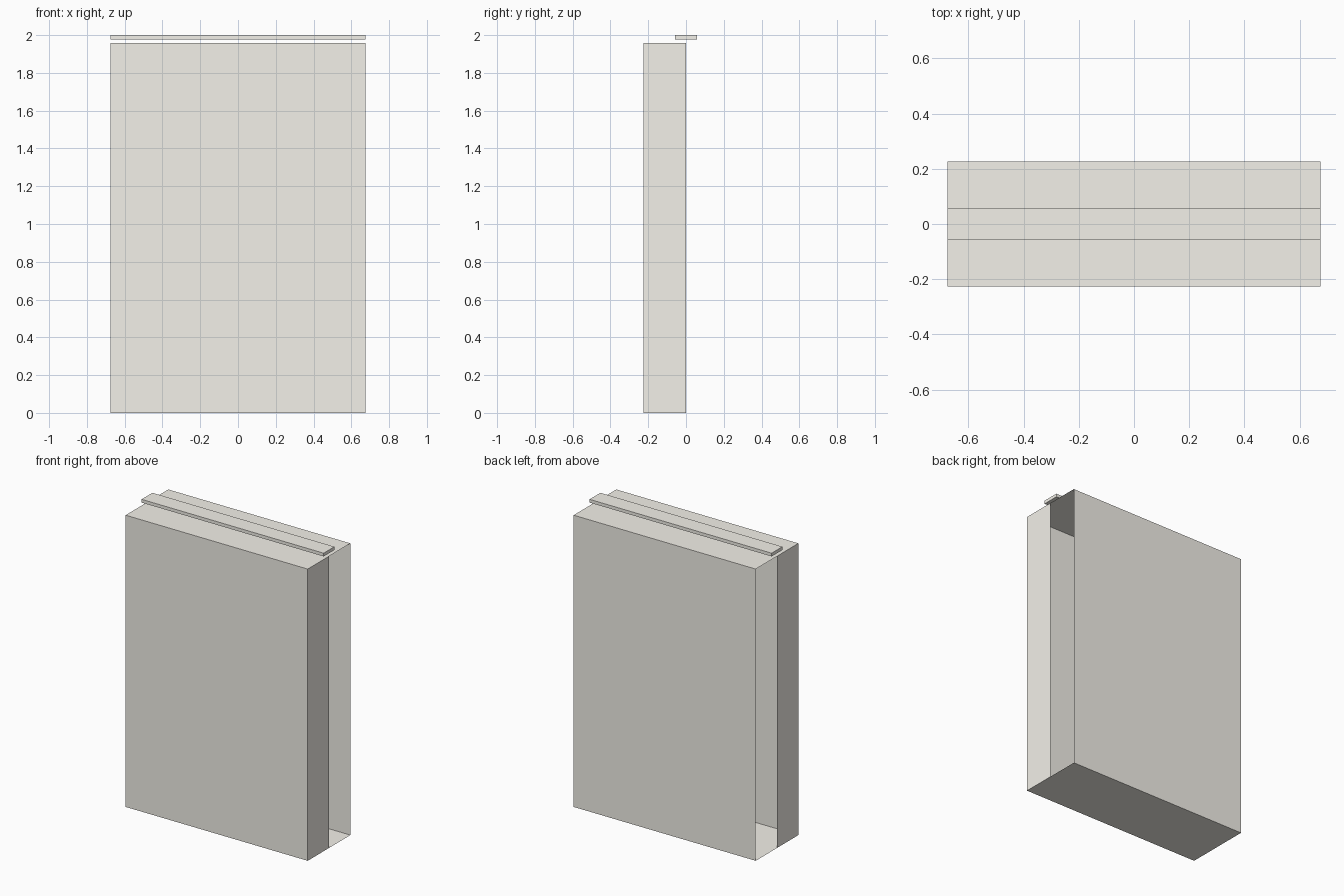
import bpy, bmesh

if "Cube" in bpy.data.objects:
    bpy.data.objects.remove(bpy.data.objects["Cube"])

W, D, H = 0.676, 0.226, 1.958   # half width, half depth, body height

# Pale warm off-white finish shared by all parts
pale = bpy.data.materials.new("pale_finish")
pale.diffuse_color = (0.9, 0.88, 0.82, 1)
pale.use_nodes = True
pale.node_tree.nodes["Principled BSDF"].inputs["Base Color"].default_value = pale.diffuse_color


def make_object(name, bm):
    mesh = bpy.data.meshes.new(name)
    bm.to_mesh(mesh)
    bm.free()
    mesh.materials.append(pale)
    obj = bpy.data.objects.new(name, mesh)
    bpy.context.collection.objects.link(obj)
    return obj


def sheet(name, corners):
    bm = bmesh.new()
    bm.faces.new([bm.verts.new(c) for c in corners])
    return make_object(name, bm)


# Thin front, back, top and bottom sheets, normals outward
sheet("front_panel", [(-W, -D, 0), (W, -D, 0), (W, -D, H), (-W, -D, H)])
sheet("back_panel", [(W, D, 0), (-W, D, 0), (-W, D, H), (W, D, H)])
sheet("top_panel", [(-W, -D, H), (W, -D, H), (W, D, H), (-W, D, H)])
sheet("bottom_panel", [(-W, D, 0), (W, D, 0), (W, -D, 0), (-W, -D, 0)])

# Side sheets cover only the front half, leaving the rear half open
sheet("right_side_panel", [(W, -D, 0), (W, 0, 0), (W, 0, H), (W, -D, H)])
sheet("left_side_panel", [(-W, 0, 0), (-W, -D, 0), (-W, -D, H), (-W, 0, H)])

# Slim bar hovering just above the top
bm = bmesh.new()
bmesh.ops.create_cube(bm, size=1)
for v in bm.verts:
    v.co = (v.co.x * 2 * W, v.co.y * 0.114, 1.989 + v.co.z * 0.022)
make_object("top_bar", bm)
